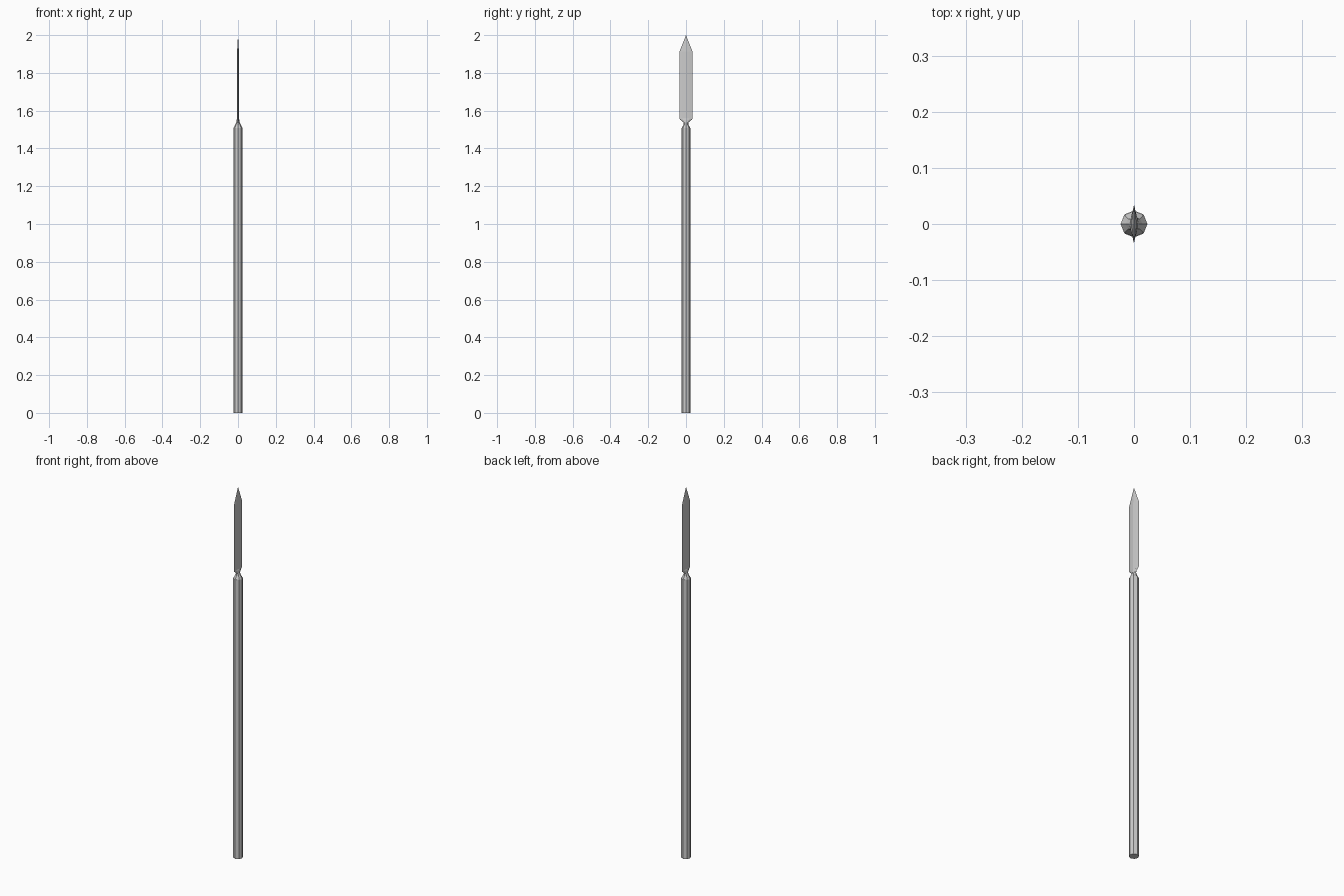
import bpy, bmesh, math

if "Cube" in bpy.data.objects:
    bpy.data.objects.remove(bpy.data.objects["Cube"])

SIDES = 8


def ring(z, rx, ry, flat=0.0):
    """Eight-sided ring; flat=1 turns the octagon into a sharp-edged diamond."""
    pts = []
    for i in range(SIDES):
        a = math.tau * i / SIDES
        k = 1.0
        if i % 2:
            k = 1 - flat * (1 - math.sqrt(0.5))
        pts.append((rx * k * math.cos(a), ry * k * math.sin(a), z))
    return pts


def loft(name, rings, tip=None):
    bm = bmesh.new()
    loops = [[bm.verts.new(p) for p in r] for r in rings]
    for a, b in zip(loops, loops[1:]):
        for i in range(SIDES):
            j = (i + 1) % SIDES
            bm.faces.new((a[i], a[j], b[j], b[i]))
    bm.faces.new(loops[0][::-1])
    if tip:
        t = bm.verts.new(tip)
        for i in range(SIDES):
            bm.faces.new((loops[-1][i], loops[-1][(i + 1) % SIDES], t))
    else:
        bm.faces.new(loops[-1])
    bmesh.ops.recalc_face_normals(bm, faces=bm.faces)
    me = bpy.data.meshes.new(name)
    bm.to_mesh(me)
    bm.free()
    ob = bpy.data.objects.new(name, me)
    bpy.context.collection.objects.link(ob)
    return ob


# Octagonal wooden shaft
loft("shaft", [ring(0, 0.024, 0.024), ring(1.508, 0.024, 0.024)])

# Neck pinching into the flat double-edged blade
loft("spearhead", [
    ring(1.508, 0.024, 0.023),
    ring(1.525, 0.015, 0.013),
    ring(1.538, 0.009, 0.013, 0.3),
    ring(1.553, 0.007, 0.032, 0.7),
    ring(1.558, 0.005, 0.035, 0.8),
    ring(1.912, 0.005, 0.035, 0.8),
], tip=(0, 0, 2.0))
